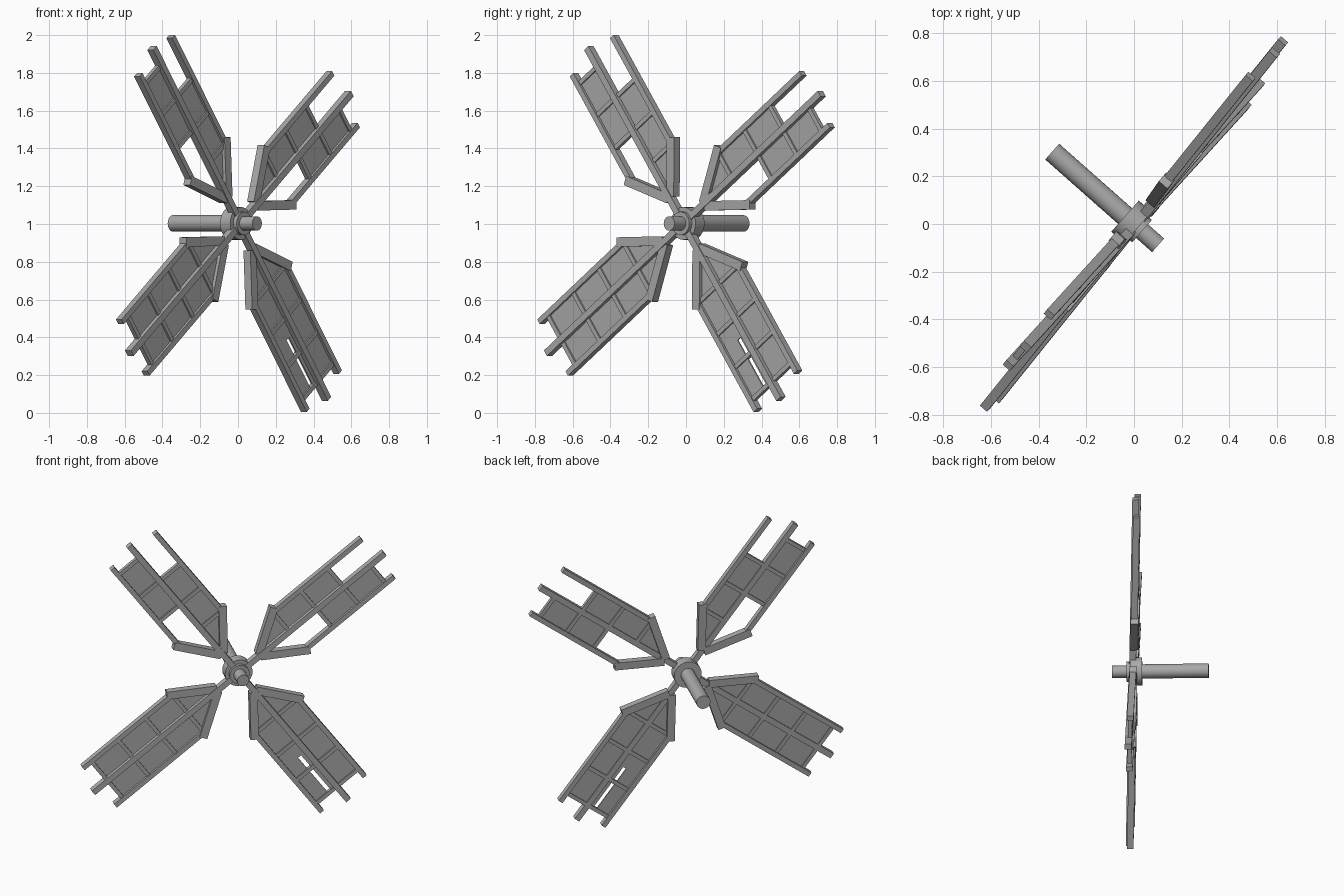
import bpy, bmesh, math
from mathutils import Matrix, Vector

if "Cube" in bpy.data.objects:
    bpy.data.objects.remove(bpy.data.objects["Cube"], do_unlink=True)

grey = bpy.data.materials.new("weathered grey")
grey.use_nodes = True
grey.diffuse_color = (0.4, 0.4, 0.4, 1)
grey.node_tree.nodes["Principled BSDF"].inputs["Base Color"].default_value = grey.diffuse_color

# Rotor frame: the axle is level and turned; the sail plane leans slightly
TURN = math.radians(48.5)
across = Vector((math.cos(TURN), math.sin(TURN), 0))
up = Vector((0, 0, 1))
axis = across.cross(up)
HUB = Matrix.Translation((0, 0, 1.003))


def frame(x, y, z):
    return HUB @ Matrix((x, y, z)).transposed().to_4x4()


AXLE_FRAME = frame(across, up, axis)
SAIL_FRAME = frame(across - 0.026 * axis, up - 0.029 * axis, axis)


def finish(bm, name, matrix, smooth=False):
    bmesh.ops.recalc_face_normals(bm, faces=bm.faces)
    mesh = bpy.data.meshes.new(name)
    bm.transform(matrix)
    bm.to_mesh(mesh)
    bm.free()
    mesh.materials.append(grey)
    obj = bpy.data.objects.new(name, mesh)
    bpy.context.collection.objects.link(obj)
    if smooth:
        bpy.ops.object.select_all(action='DESELECT')
        obj.select_set(True)
        bpy.context.view_layer.objects.active = obj
        bpy.ops.object.shade_smooth_by_angle(angle=math.radians(35))


def prism(bm, points, low, high):
    """Extrude a flat outline between two depths along the axle."""
    bottom = [bm.verts.new((x, y, low)) for x, y in points]
    top = [bm.verts.new((x, y, high)) for x, y in points]
    bm.faces.new(bottom)
    bm.faces.new(top)
    n = len(points)
    for i in range(n):
        j = (i + 1) % n
        bm.faces.new((bottom[i], bottom[j], top[j], top[i]))


def beam(bm, start, end, width, low, high):
    a, b = Vector(start), Vector(end)
    d = (b - a).normalized() * width / 2
    n = Vector((-d.y, d.x))
    prism(bm, [a + n, a - n, b - n, b + n], low, high)


def cylinder(name, radius, low, high):
    bm = bmesh.new()
    bmesh.ops.create_cone(bm, cap_ends=True, segments=24, radius1=radius,
                          radius2=radius, depth=high - low)
    bmesh.ops.translate(bm, verts=bm.verts, vec=(0, 0, (low + high) / 2))
    finish(bm, name, AXLE_FRAME, smooth=True)


# Axle and hub
cylinder("axle_rear", 0.044, -0.458, 0)
cylinder("axle_front", 0.038, 0, 0.135)
cylinder("hub", 0.087, -0.05, 0.022)
cylinder("hub_collar", 0.062, 0.022, 0.045)

ROOT, SIDE, TIP = 0.2, 0.17, 1.05
RUNGS = (0.4, 0.615, 0.83, 1.04)
# Covered span of each blade, for the counterclockwise and clockwise sides
SPANS = [
    {1: (ROOT, 0.84), -1: (0.605, TIP)},
    {1: (0.605, TIP), -1: (ROOT, 0.84)},
    {1: (ROOT, TIP), -1: (ROOT, TIP)},
    {1: (ROOT, TIP), -1: (ROOT, TIP)},
]

for k, spans in enumerate(SPANS):
    place = SAIL_FRAME @ Matrix.Rotation(math.radians(36.5 + 90 * k), 4, 'Z')

    # Main spar
    bm = bmesh.new()
    beam(bm, (0.03, 0), (1.155, 0), 0.036, -0.012, 0.03)
    finish(bm, f"main_spar_{k + 1}", place)

    frame_bm, rung_bm, cloth_bm = bmesh.new(), bmesh.new(), bmesh.new()
    for g, (start, end) in spans.items():
        # Side spar and the brace joining it to the main spar
        beam(frame_bm, (0.39, g * SIDE), (1.105, g * SIDE), 0.03, -0.02, 0.02)
        beam(frame_bm, (0.17, g * 0.01), (0.425, g * 0.192), 0.05, -0.024, 0.024)

        # Cross rungs
        for r in RUNGS:
            if start <= r <= end:
                beam(rung_bm, (r, 0), (r, g * SIDE), 0.024, -0.012, 0.014)

        # Sail cloth, tapered at the root, with one torn panel
        inner = [(start, 0), (0.42, g * SIDE)] if start == ROOT else [(start, 0), (start, g * SIDE)]
        if k == 3 and g == -1:
            tear = 0.72
            prism(cloth_bm, inner + [(tear, g * SIDE), (tear, 0)], -0.004, 0.004)
            for s0, s1 in ((0, 0.042), (0.066, SIDE)):
                prism(cloth_bm, [(tear, g * s0), (tear, g * s1), (end, g * s1), (end, g * s0)],
                      -0.004, 0.004)
        else:
            prism(cloth_bm, inner + [(end, g * SIDE), (end, 0)], -0.004, 0.004)
    finish(frame_bm, f"side_frame_{k + 1}", place)
    finish(rung_bm, f"rungs_{k + 1}", place)
    finish(cloth_bm, f"sail_panels_{k + 1}", place)
